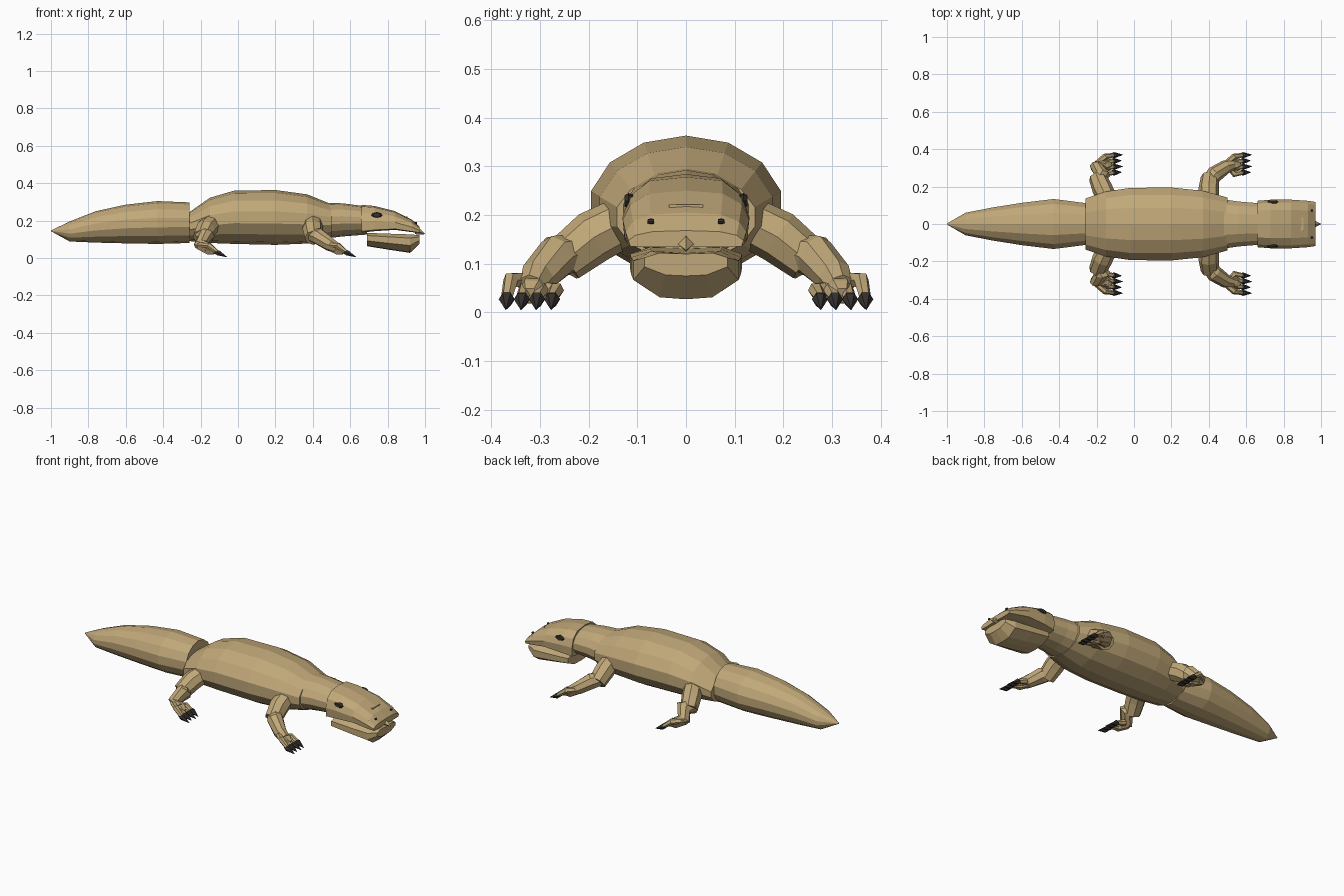
import bpy, bmesh, math
from mathutils import Vector

if "Cube" in bpy.data.objects:
    bpy.data.objects.remove(bpy.data.objects["Cube"], do_unlink=True)


def material(name, rgb):
    m = bpy.data.materials.new(name)
    m.use_nodes = True
    m.diffuse_color = (*rgb, 1)
    m.node_tree.nodes["Principled BSDF"].inputs["Base Color"].default_value = (*rgb, 1)
    return m


TAN = material("tan hide", (0.53, 0.39, 0.19))
DARK = material("dark claw", (0.035, 0.03, 0.027))


def skin(name, loops, mat):
    """Join equal-sized loops of points into one closed, flat-shaded solid."""
    bm = bmesh.new()
    rows = [[bm.verts.new(p) for p in loop] for loop in loops]
    n = len(rows[0])
    for a, b in zip(rows, rows[1:]):
        for i in range(n):
            j = (i + 1) % n
            bm.faces.new((a[i], a[j], b[j], b[i]))
    bm.faces.new(rows[0])
    bm.faces.new(rows[-1])
    bmesh.ops.remove_doubles(bm, verts=bm.verts, dist=0.0005)
    bmesh.ops.recalc_face_normals(bm, faces=bm.faces)
    mesh = bpy.data.meshes.new(name)
    bm.to_mesh(mesh)
    bm.free()
    mesh.materials.append(mat)
    ob = bpy.data.objects.new(name, mesh)
    bpy.context.collection.objects.link(ob)
    return ob


def mirrored(half):
    """Full outline from its half, running from top centre to bottom centre."""
    return half + [(-u, v) for u, v in reversed(half) if u > 0]


def loft(name, stations, outline):
    """Stations are (x, half width, top, bottom); the outline is unit sized."""
    skin(name, [[(x, u * w, lo + v * (hi - lo)) for u, v in outline]
                for x, w, hi, lo in stations], TAN)


def tube(name, path, mat=TAN, sides=8):
    """Path points are (x, y, z, radius)."""
    pts = [Vector(p[:3]) for p in path]
    loops = []
    for k, p in enumerate(pts):
        d = (pts[min(k + 1, len(pts) - 1)] - pts[max(k - 1, 0)]).normalized()
        side = d.cross(Vector((0, 0, 1))).normalized()
        up = side.cross(d)
        loops.append([p + path[k][3] * (side * math.cos(a) + up * math.sin(a))
                      for a in (math.tau * i / sides for i in range(sides))])
    return skin(name, loops, mat)


ROUND = [(math.sin(math.tau * i / 14), 0.5 + 0.5 * math.cos(math.tau * i / 14))
         for i in range(14)]
SKULL = mirrored([(0, 1), (0.58, 0.94), (0.88, 0.72), (1, 0.4), (0.97, 0.05), (0.6, 0), (0, 0.06)])
JAW = mirrored([(0, 0.96), (0.65, 1), (1, 0.8), (1, 0.4), (0.5, 0.04), (0, 0)])

# Trunk, tail and neck
loft("body", [(-0.26, 0.14, 0.245, 0.09), (-0.15, 0.178, 0.322, 0.08),
              (-0.02, 0.198, 0.36, 0.075), (0.2, 0.2, 0.363, 0.07),
              (0.37, 0.182, 0.34, 0.077), (0.5, 0.145, 0.287, 0.105)], ROUND)
loft("tail", [(-1, 0.003, 0.147, 0.143), (-0.9, 0.062, 0.195, 0.088),
              (-0.76, 0.09, 0.25, 0.082), (-0.6, 0.116, 0.285, 0.078),
              (-0.43, 0.137, 0.304, 0.075), (-0.26, 0.115, 0.297, 0.08)], ROUND)
loft("neck", [(0.48, 0.135, 0.295, 0.105), (0.56, 0.123, 0.292, 0.115),
              (0.69, 0.112, 0.275, 0.125)], ROUND)

# Head and lower jaw
loft("head", [(0.66, 0.124, 0.284, 0.135), (0.73, 0.13, 0.278, 0.143),
              (0.84, 0.13, 0.25, 0.15), (0.93, 0.124, 0.205, 0.138),
              (0.97, 0.118, 0.168, 0.134)], SKULL)
loft("lower_jaw", [(0.69, 0.115, 0.134, 0.063), (0.8, 0.113, 0.13, 0.045),
                   (0.92, 0.108, 0.126, 0.027), (0.97, 0.085, 0.122, 0.075)], JAW)
tube("beak_tooth", [(0.95, 0, 0.145, 0.018), (0.97, 0, 0.14, 0.016), (1, 0, 0.128, 0.001)], sides=4)
skin("snout_ridge", [[(x, y, z) for y, z in ((-0.035, 0.21), (0.035, 0.21),
                                             (0.035, 0.222), (-0.035, 0.222))]
                     for x in (0.89, 0.905)], TAN)

for s, tag in ((1, "left"), (-1, "right")):
    # Eye and nostril
    for part, (x, y, z), (rx, ry, rz) in (("eye", (0.742, 0.118, 0.229), (0.03, 0.01, 0.016)),
                                          ("nostril", (0.952, 0.073, 0.187), (0.006, 0.007, 0.006))):
        skin(f"{tag}_{part}", [[(x + rx * k * math.cos(a), s * (y + ry * t), z + rz * k * math.sin(a))
                                for a in (math.tau * i / 8 for i in range(8))]
                               for t, k in ((-1, 0.8), (0, 1), (0.8, 0.7))], DARK)

    # Legs: upper segment, lower segment, foot, toes and claws
    for limb, x0, hip, knee in (("front", 0.58, 0.40, 0.40), ("rear", -0.11, -0.14, -0.2)):
        name = f"{tag}_{limb}"
        tube(name + "_upper_leg", [(hip, s * 0.13, 0.185, 0.052),
                                   (hip * 0.5 + knee * 0.5, s * 0.19, 0.155, 0.055),
                                   (knee + 0.005, s * 0.25, 0.108, 0.048)])
        tube(name + "_lower_leg", [(knee - 0.01, s * 0.215, 0.125, 0.036),
                                   (knee + 0.03, s * 0.265, 0.115, 0.045),
                                   (x0 - 0.09, s * 0.305, 0.073, 0.037),
                                   (x0 - 0.05, s * 0.318, 0.052, 0.028)])
        tube(name + "_foot", [(x0 - 0.1, s * 0.302, 0.07, 0.026),
                              (x0 - 0.04, s * 0.315, 0.042, 0.03),
                              (x0 - 0.015, s * 0.32, 0.034, 0.018)], sides=6)
        for i in range(4):
            y = 0.275 + 0.031 * i
            dx = 0.006 * (i % 2)
            outer = i == 3
            start = ((x0 - 0.1, s * 0.315, 0.07, 0.014) if outer
                     else (x0 - 0.06, s * (0.31 + (y - 0.32) * 0.5), 0.05, 0.014))
            middle = (x0 - 0.045, s * (y - 0.008), 0.066 if outer else 0.045, 0.017)
            tube(f"{name}_toe_{i + 1}", [start, middle, (x0, s * y, 0.03, 0.012)], sides=6)
            tube(f"{name}_claw_{i + 1}", [(x0 - 0.014, s * y, 0.034, 0.01),
                                          (x0 + 0.004, s * y, 0.027, 0.0165),
                                          (x0 + 0.044 + dx, s * (y + 0.002), 0.006, 0.001)],
                 DARK, sides=6)
